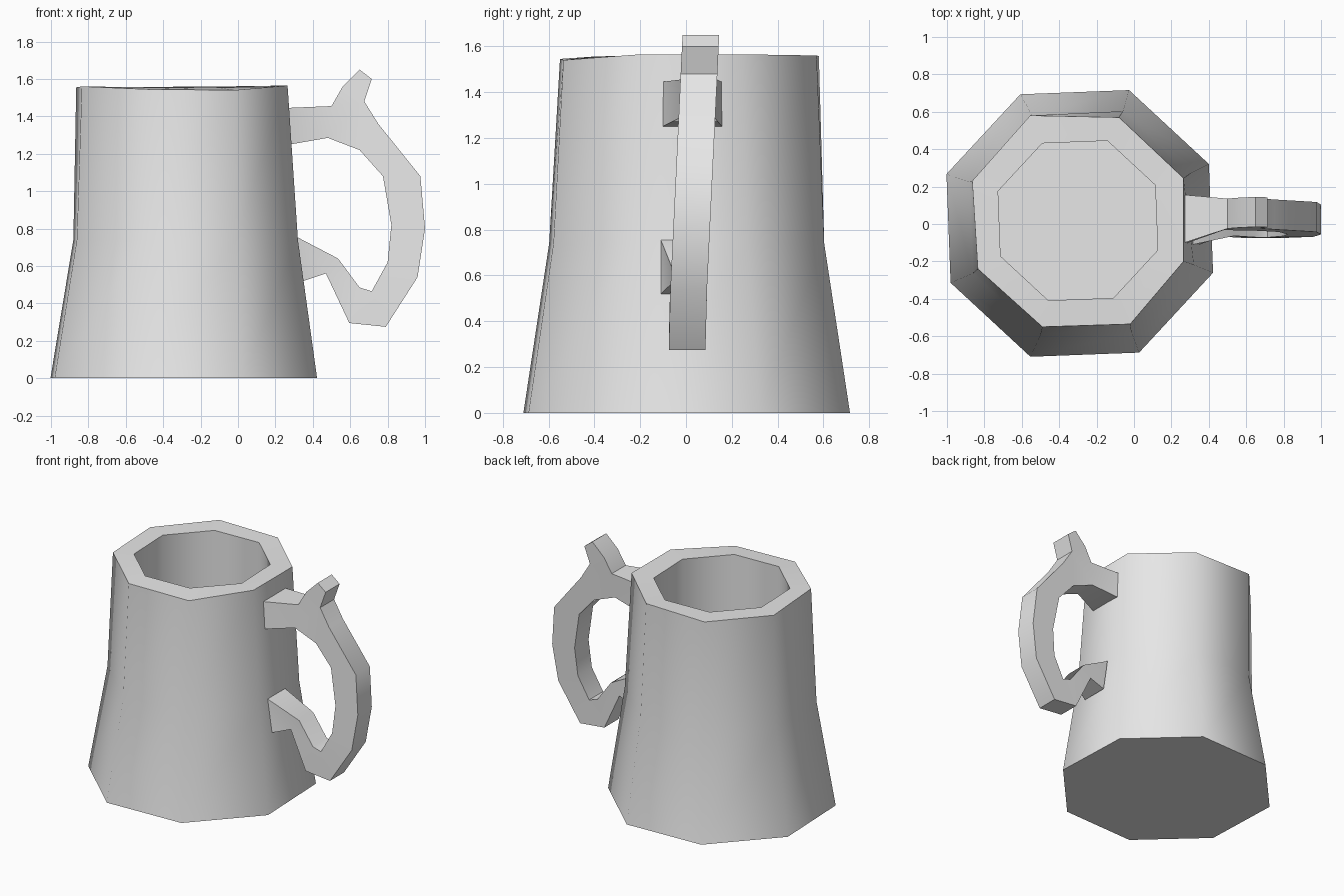
import bpy, bmesh, math

cube = bpy.data.objects.get("Cube")
if cube:
    bpy.data.objects.remove(cube, do_unlink=True)

grey = bpy.data.materials.new("plain grey")
grey.use_nodes = True
COLOUR = (0.8, 0.8, 0.8, 1.0)
grey.diffuse_color = COLOUR
grey.node_tree.nodes["Principled BSDF"].inputs["Base Color"].default_value = COLOUR


def finish(bm, name):
    """Turn a bmesh into a smooth-shaded object with sharp corners kept."""
    bmesh.ops.recalc_face_normals(bm, faces=bm.faces)
    mesh = bpy.data.meshes.new(name)
    bm.to_mesh(mesh)
    bm.free()
    obj = bpy.data.objects.new(name, mesh)
    bpy.context.collection.objects.link(obj)
    mesh.materials.append(grey)
    bpy.ops.object.select_all(action="DESELECT")
    obj.select_set(True)
    bpy.context.view_layer.objects.active = obj
    bpy.ops.object.shade_smooth_by_angle(angle=math.radians(50))
    return obj


def octagon(cx, cy, radius, z):
    """Eight points, anticlockwise, starting just left of the handle."""
    turns = [math.radians(24.7 + 45 * i) for i in range(8)]
    return [(cx + radius * math.cos(a), cy + radius * math.sin(a), z) for a in turns]


# Body: hand-hewn octagonal tankard with a flared foot and a hollow inside
rim = [(0.265, 0.245, 1.565), (-0.08, 0.57, 1.56), (-0.555, 0.58, 1.557),
       (-0.865, 0.23, 1.555), (-0.835, -0.24, 1.56), (-0.49, -0.55, 1.545),
       (-0.02, -0.535, 1.54), (0.265, -0.2, 1.565)]
rings = [
    octagon(-0.29, 0.003, 0.76, 0),
    octagon(-0.28, 0.003, 0.64, 0.74),
    rim,
    octagon(-0.3, 0.018, 0.455, 1.555),
    octagon(-0.3, 0.018, 0.455, 0.2),
]
bm = bmesh.new()
loops = [[bm.verts.new(p) for p in ring] for ring in rings]
for low, high in zip(loops, loops[1:]):
    for i in range(8):
        j = (i + 1) % 8
        bm.faces.new((low[i], low[j], high[j], high[i]))
bm.faces.new(loops[0])
bm.faces.new(loops[-1])
finish(bm, "tankard_body")

# Handle: side outline (x, z), from the upper joint around the outside and back
outline = [(0.26, 1.445), (0.5, 1.455), (0.56, 1.56), (0.65, 1.65), (0.715, 1.6),
           (0.675, 1.48), (0.75, 1.36), (0.975, 1.08), (1.0, 0.8), (0.96, 0.54),
           (0.79, 0.275), (0.595, 0.295), (0.47, 0.56), (0.35, 0.52),
           (0.315, 0.755), (0.535, 0.64), (0.65, 0.485), (0.715, 0.465),
           (0.8, 0.62), (0.82, 0.82), (0.775, 1.08), (0.65, 1.22),
           (0.48, 1.285), (0.28, 1.25)]


def handle_span(x, z):
    """Front and back y of the handle: it leans a little and flares at the joints."""
    if x < 0.4:
        middle, half = (0.027, 0.13) if z > 1 else (-0.01, 0.1)
    else:
        middle, half = 0.005 + 0.048 * max(z - 0.4, 0), 0.08
    return middle - half, middle + half


bm = bmesh.new()
front, back = [], []
for x, z in outline:
    near, far = handle_span(x, z)
    front.append(bm.verts.new((x, near, z)))
    back.append(bm.verts.new((x, far, z)))
sides = [bm.faces.new(front), bm.faces.new(back)]
for i in range(len(outline)):
    j = (i + 1) % len(outline)
    bm.faces.new((front[i], front[j], back[j], back[i]))
bmesh.ops.recalc_face_normals(bm, faces=bm.faces)
bmesh.ops.triangulate(bm, faces=sides)
finish(bm, "handle")
